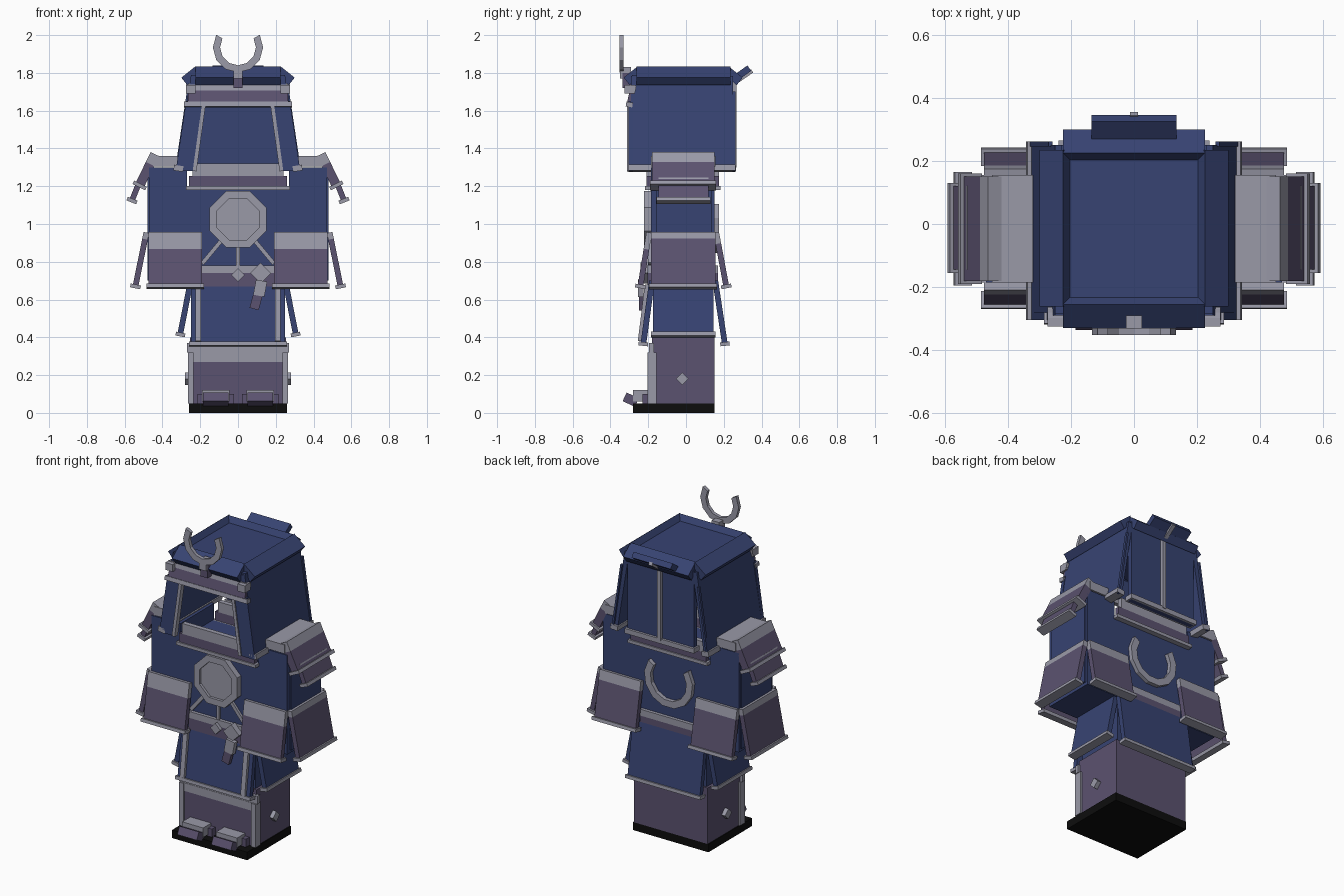
import bpy, bmesh, math
from mathutils import Vector

cube = bpy.data.objects.get("Cube")
if cube:
    bpy.data.objects.remove(cube)


def material(name, rgb):
    m = bpy.data.materials.new(name)
    m.diffuse_color = (*rgb, 1)
    m.use_nodes = True
    m.node_tree.nodes["Principled BSDF"].inputs["Base Color"].default_value = (*rgb, 1)
    return m


BLUE = material("navy_blue", (0.038, 0.056, 0.168))
GREY = material("steel_grey", (0.32, 0.32, 0.39))
PURPLE = material("dusky_purple", (0.105, 0.085, 0.16))
BLACK = material("black", (0.004, 0.004, 0.004))


def finish(name, bm, mat):
    bmesh.ops.remove_doubles(bm, verts=bm.verts, dist=1e-5)
    bmesh.ops.recalc_face_normals(bm, faces=bm.faces)
    me = bpy.data.meshes.new(name)
    bm.to_mesh(me)
    bm.free()
    me.materials.append(mat)
    ob = bpy.data.objects.new(name, me)
    bpy.context.collection.objects.link(ob)
    return ob


def prism(name, profile, lo, hi, mat, axis="x", side=1):
    """Extrude a (distance, height) profile; distance runs along axis."""
    bm = bmesh.new()

    def put(d, e, z):
        return bm.verts.new((d * side, e, z) if axis == "x" else (e, d * side, z))
    a = [put(d, lo, z) for d, z in profile]
    b = [put(d, hi, z) for d, z in profile]
    bm.faces.new(a)
    bm.faces.new(b)
    n = len(a)
    for i in range(n):
        bm.faces.new((a[i], a[(i + 1) % n], b[(i + 1) % n], b[i]))
    return finish(name, bm, mat)


def box(name, x0, x1, y0, y1, z0, z1, mat, side=1):
    return prism(name, [(x0, z0), (x1, z0), (x1, z1), (x0, z1)], y0, y1, mat, "x", side)


def slab(name, a, b, t, lo, hi, mat, axis="x", side=1):
    """Tilted plate from a to b, seen edge-on, with thickness t."""
    a, b = Vector(a), Vector(b)
    d = (b - a).normalized()
    n = Vector((-d.y, d.x)) * t / 2
    return prism(name, [a - n, b - n, b + n, a + n], lo, hi, mat, axis, side)


def banded(name, a, b, t, lo, hi, axis, side, split):
    """Tilted armour plate: pale top, purple body, grey lower trim."""
    a, b = Vector(a), Vector(b)
    mid, low = a.lerp(b, split), b + (a - b).normalized() * 0.02
    slab(name + "_top", a, mid, t, lo, hi, GREY, axis, side)
    slab(name, mid, low, t, lo, hi, PURPLE, axis, side)
    slab(name + "_trim", low, b, t + 0.025, lo - 0.01, hi + 0.01, GREY, axis, side)


def arc(name, z, r0, r1, start, end, steps, y0, y1, mat):
    """Faceted ring segment facing the front."""
    bm = bmesh.new()
    rows = []
    for i in range(steps + 1):
        t = math.radians(start + (end - start) * i / steps)
        rows.append([bm.verts.new((r * math.cos(t), y, z + r * math.sin(t)))
                     for r, y in ((r0, y0), (r1, y0), (r1, y1), (r0, y1))])
    for p, q in zip(rows, rows[1:]):
        for k in range(4):
            j = (k + 1) % 4
            bm.faces.new((p[k], p[j], q[j], q[k]))
    if end - start < 360:
        bm.faces.new(rows[0])
        bm.faces.new(rows[-1])
    return finish(name, bm, mat)


def diamond(name, c, z, r, lo, hi, mat, axis="y", side=1):
    return prism(name, [(c - r, z), (c, z - r), (c + r, z), (c, z + r)], lo, hi, mat, axis, side)


# Sole and boots
box("sole", -0.26, 0.26, -0.28, 0.15, 0, 0.05, BLACK)
box("boots", -0.255, 0.255, -0.18, 0.15, 0.05, 0.40, PURPLE)
box("shin_guard", -0.235, 0.235, -0.195, -0.18, 0.05, 0.27, PURPLE)
box("shin_guard_top", -0.235, 0.235, -0.197, -0.18, 0.27, 0.32, GREY)
box("shin_band", -0.27, 0.27, -0.195, -0.17, 0.32, 0.37, GREY)
for s, w in ((1, "left"), (-1, "right")):
    box(w + "_shin_border", 0.235, 0.265, -0.205, -0.155, 0.05, 0.32, GREY, s)
    diamond(w + "_boot_stud", -0.02, 0.18, 0.033, 0.255 * s, 0.28 * s, GREY)
    box(w + "_foot", 0.02, 0.215, -0.23, -0.19, 0.05, 0.10, PURPLE, s)
    box(w + "_toe_cap", 0.045, 0.19, -0.28, -0.20, 0.06, 0.12, GREY, s)
    slab(w + "_toe_tip", (-0.26, 0.055), (-0.325, 0.085), 0.05,
         *sorted((0.05 * s, 0.185 * s)), PURPLE, "y")

# Skirt with four flared flaps
box("skirt_core", -0.24, 0.24, -0.17, 0.14, 0.39, 0.70, BLUE)
for s, w in ((1, "left"), (-1, "right")):
    slab(w + "_skirt_flap", (0.25, 0.70), (0.305, 0.42), 0.03, -0.175, 0.145, BLUE, "x", s)
    slab(w + "_skirt_trim", (0.303, 0.425), (0.307, 0.405), 0.05, -0.185, 0.155, GREY, "x", s)
    slab(w + "_skirt_cord", (-0.208, 0.68), (-0.245, 0.38), 0.02,
         *sorted((0.195 * s, 0.225 * s)), GREY, "y")
for name, top, low in (("front", -0.18, -0.225), ("back", 0.155, 0.205)):
    slab(name + "_skirt_flap", (top, 0.70), (low, 0.37), 0.03, -0.25, 0.25, BLUE, "y")
    slab(name + "_skirt_trim", (low, 0.375), (low * 1.01, 0.355), 0.05, -0.26, 0.26, GREY, "y")

# Torso, open between the shoulders
box("torso", -0.47, 0.47, -0.185, 0.15, 0.68, 1.20, BLUE)
for s, w in ((1, "left"), (-1, "right")):
    box(w + "_shoulder", 0.27, 0.47, -0.185, 0.15, 1.20, 1.30, BLUE, s)
    box(w + "_sleeve", 0.42, 0.48, -0.16, 0.135, 0.70, 1.28, BLUE, s)

# Hip plates
for s, w in ((1, "left"), (-1, "right")):
    banded(w + "_hip_plate", (0.485, 0.955), (0.545, 0.66), 0.03, -0.185, 0.155, "x", s, 0.12)
    lo, hi = sorted((0.19 * s, 0.475 * s))
    banded(w + "_front_hip_plate", (-0.195, 0.955), (-0.243, 0.66), 0.03, lo, hi, "y", 1, 0.3)
    banded(w + "_back_hip_plate", (0.16, 0.955), (0.215, 0.66), 0.03, lo, hi, "y", 1, 0.2)

# Belt, knot and hanging cord
for name, y0, y1 in (("front", -0.205, -0.18), ("back", 0.145, 0.17)):
    box(name + "_belt", -0.2, 0.2, y0, y1, 0.67, 0.74, PURPLE)
    box(name + "_belt_top", -0.2, 0.2, y0, y1, 0.74, 0.78, GREY)
diamond("belt_stud", 0, 0.73, 0.035, -0.225, -0.20, GREY, "x")
diamond("belt_knot", 0.12, 0.74, 0.055, -0.24, -0.20, GREY, "x")
slab("belt_cord_upper", (0.125, 0.70), (0.11, 0.62), 0.06, -0.255, -0.225, GREY)
slab("belt_cord_lower", (0.11, 0.64), (0.085, 0.55), 0.05, -0.25, -0.225, PURPLE)

# Chest disc with straps, crescent on the back
arc("chest_disc", 1.025, 0, 0.125, 22.5, 382.5, 8, -0.205, -0.185, GREY)
arc("chest_ring", 1.025, 0.12, 0.162, 22.5, 382.5, 8, -0.222, -0.185, GREY)
box("centre_strap", -0.01, 0.01, -0.2, -0.18, 0.77, 0.88, GREY)
for s, w in ((1, "left"), (-1, "right")):
    slab(w + "_strap", (0.09, 0.91), (0.19, 0.79), 0.022, -0.2, -0.18, GREY, "x", s)
arc("back_crescent", 1.01, 0.125, 0.168, 145, 395, 9, 0.15, 0.175, GREY)

# Collar
for name, y0, y1 in (("front", -0.21, -0.18), ("back", 0.145, 0.175)):
    box(name + "_collar", -0.26, 0.26, y0, y1, 1.20, 1.255, PURPLE)
    box(name + "_collar_top", -0.24, 0.24, y0, y1, 1.255, 1.32, GREY)
    box(name + "_collar_trim", -0.275, 0.275, y0 - 0.008, y1 + 0.008, 1.18, 1.20, GREY)

# Shoulder guards
for s, w in ((1, "left"), (-1, "right")):
    box(w + "_guard_top", 0.32, 0.45, -0.185, 0.155, 1.305, 1.36, GREY, s)
    banded(w + "_upper_guard", (0.44, 1.37), (0.525, 1.195), 0.05, -0.18, 0.15, "x", s, 0.3)
    banded(w + "_lower_guard", (0.515, 1.24), (0.565, 1.115), 0.03, -0.145, 0.12, "x", s, 0.1)

# Helmet walls
for s, w in ((1, "left"), (-1, "right")):
    slab(w + "_helmet_wall", (0.315, 1.28), (0.235, 1.78), 0.03, -0.29, 0.25, BLUE, "x", s)
    slab(w + "_helmet_trim", (0.318, 1.28), (0.313, 1.31), 0.05, -0.305, 0.262, GREY, "x", s)
    prism(w + "_face_post", [(0.235, 1.28), (0.33, 1.28), (0.275, 1.65), (0.185, 1.65)],
          -0.305, -0.28, BLUE, "x", s)
    slab(w + "_face_trim", (0.23, 1.28), (0.18, 1.64), 0.02, -0.312, -0.28, GREY, "x", s)
    slab(w + "_helmet_back_edge", (0.328, 1.28), (0.265, 1.70), 0.012, 0.245, 0.262, BLUE, "x", s)
box("helmet_back", -0.23, 0.23, 0.22, 0.25, 1.28, 1.79, BLUE)
box("helmet_back_trim", -0.24, 0.24, 0.21, 0.265, 1.28, 1.31, GREY)
box("helmet_back_cord", -0.012, 0.012, 0.24, 0.268, 1.30, 1.78, GREY)

# Brow band
box("brow_wall", -0.25, 0.25, -0.285, -0.26, 1.64, 1.79, BLUE)
slab("brow_band", (-0.30, 1.64), (-0.28, 1.73), 0.025, -0.265, 0.265, PURPLE, "y")
slab("brow_lower_trim", (-0.302, 1.62), (-0.298, 1.645), 0.035, -0.285, 0.285, GREY, "y")
slab("brow_upper_trim", (-0.285, 1.705), (-0.28, 1.735), 0.035, -0.275, 0.275, GREY, "y")

# Roof with sloping rim plates
box("roof", -0.22, 0.22, -0.25, 0.22, 1.77, 1.80, BLUE)
rim = [(0.225, 1.835), (0.30, 1.775), (0.268, 1.735), (0.20, 1.795)]
for s, w in ((1, "left"), (-1, "right")):
    prism(w + "_rim", rim, -0.262, 0.235, BLUE, "x", s)
    box(w + "_brow_tab", 0.225, 0.275, -0.325, -0.27, 1.69, 1.735, GREY, s)
prism("back_rim", rim, -0.225, 0.225, BLUE, "y")
prism("front_rim", [(d + 0.03, z) for d, z in rim], -0.225, 0.225, BLUE, "y", -1)
slab("neck_flap", (0.265, 1.775), (0.335, 1.825), 0.035, -0.135, 0.135, BLUE, "y")
slab("neck_flap_cord", (0.27, 1.755), (0.35, 1.81), 0.02, -0.012, 0.012, GREY, "y")

# Helmet crest
box("crest_mount", -0.025, 0.025, -0.335, -0.28, 1.72, 1.80, PURPLE)
box("crest_stem", -0.025, 0.025, -0.35, -0.29, 1.77, 1.83, GREY)
arc("crest", 1.935, 0.095, 0.133, 150, 390, 8, -0.352, -0.33, GREY)
